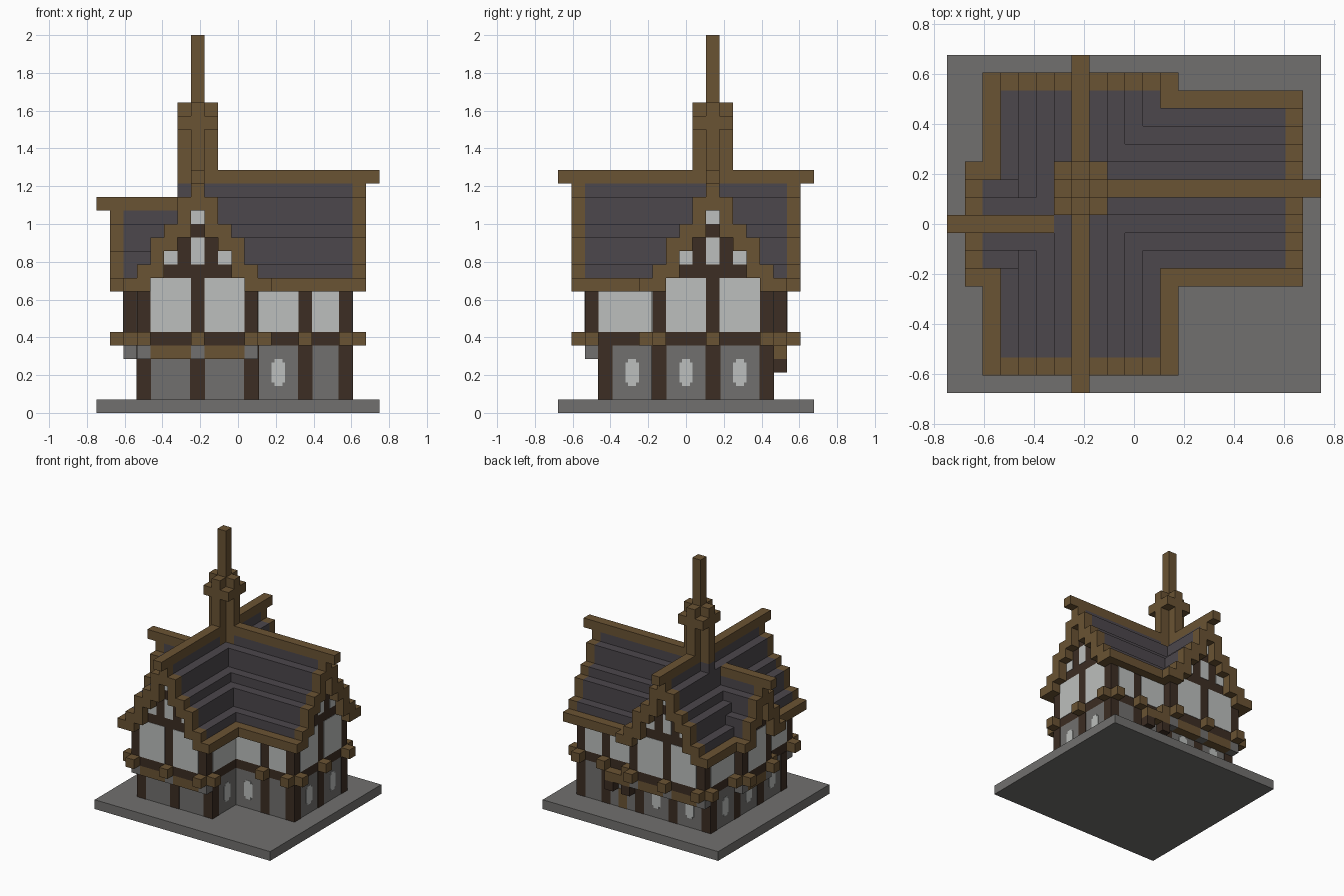
import bpy
import bmesh
from mathutils import Vector

cube = bpy.data.objects.get("Cube")
if cube:
    bpy.data.objects.remove(cube, do_unlink=True)

U = 1 / 14                       # block size
ORIGIN = Vector((10.5, 9.5, 0))  # plan centre, in blocks
PROUD = 0.04                     # how far plates and posts stand out


def material(name, rgb):
    linear = [((c / 255 + 0.055) / 1.055) ** 2.4 for c in rgb] + [1]
    m = bpy.data.materials.new(name)
    m.use_nodes = True
    m.diffuse_color = linear
    m.node_tree.nodes["Principled BSDF"].inputs["Base Color"].default_value = linear
    return m


TRIM = material("oak trim", (106, 83, 51))
DARK = material("dark timber", (60, 45, 35))
SLATE = material("roof slate", (76, 71, 76))
STONE = material("grey stone", (113, 112, 110))
PANE = material("pale panel", (188, 191, 189))


def part(name, mat, boxes):
    """One object from boxes given as (x0, x1, y0, y1, z0, z1) in blocks."""
    bm = bmesh.new()
    for x0, x1, y0, y1, z0, z1 in boxes:
        verts = bmesh.ops.create_cube(bm, size=1)["verts"]
        size = Vector((x1 - x0, y1 - y0, z1 - z0))
        mid = Vector((x0 + x1, y0 + y1, z0 + z1)) / 2
        for v in verts:
            v.co = (v.co * size + mid - ORIGIN) * U
    mesh = bpy.data.meshes.new(name)
    bm.to_mesh(mesh)
    bm.free()
    mesh.materials.append(mat)
    ob = bpy.data.objects.new(name, mesh)
    bpy.context.collection.objects.link(ob)


def along(axis, s0, s1, c0, c1, z0, z1):
    """Box running along an axis from s0 to s1, c0 to c1 across it."""
    return (s0, s1, c0, c1, z0, z1) if axis == "x" else (c0, c1, s0, s1, z0, z1)


def plate(axis, plane, a0, a1, z0, z1):
    """Thin plate lying in the plane square to the axis."""
    return along(axis, plane - PROUD, plane + PROUD, a0, a1, z0, z1)


def post(i, j, z0, z1):
    return (i - PROUD, i + 1 + PROUD, j - PROUD, j + 1 + PROUD, z0, z1)


# Plinth and stone ground floor
part("plinth", STONE, [(0, 21, 0, 19, 0, 1)])
part("ground_floor", STONE, [(3, 12, 3, 16, 1, 5), (11, 19, 7, 16, 1, 5)])
part("ground_posts", DARK, [post(i, j, 1, 5) for i, j in (
    (3, 3), (7, 3), (11, 3), (3, 7), (3, 11), (3, 15), (7, 15), (11, 15),
    (15, 7), (18, 7), (18, 11), (15, 15), (18, 15))])

# Rounded ground floor windows
windows = []
for axis, plane, mid in (("x", 12, 5.5), ("x", 19, 9.5), ("x", 19, 13.5),
                         ("x", 3, 5.5), ("x", 3, 9.5), ("x", 3, 13.5),
                         ("y", 7, 13.5), ("y", 16, 5.5), ("y", 16, 9.5)):
    windows.append(plate(axis, plane, mid - 0.5, mid + 0.5, 2.25, 3.75))
    windows.append(plate(axis, plane, mid - 0.3, mid + 0.3, 2, 4))
part("ground_windows", PANE, windows)

# Back door with its canopy
part("door", TRIM, [plate("y", 16, 13, 14, 1, 3)])
part("canopy", TRIM, [(12, 15, 16, 17, 4, 5)])
part("canopy_brackets", DARK, [(i, i + 1, 16, 17, 3, 4) for i in (12, 14)])

# Corbels and beams under the overhanging upper floor
corbels = [(i, i + 1, j, j + 1, 4, 5) for j in (2, 16) for i in (3, 7, 11)]
corbels += [(2, 3, j, j + 1, 4, 5) for j in (7, 11)]
part("corbels", STONE, corbels)
part("overhang_beams", TRIM, [(i, i + 3, j, j + 1, 4, 5) for j in (2, 16) for i in (4, 8)]
     + [(2, 3, 8, 11, 4, 5)])

# Timber upper floor
part("upper_floor", DARK, [(3, 12, 2, 17, 5, 9), (11, 19, 7, 16, 5, 9), (2, 4, 7, 12, 5, 9)])
ends = [(i, j) for i in (3, 7, 11) for j in (1, 17)]
ends += [(i, j) for i in (2, 12) for j in (2, 16)]
ends += [(i, j) for i in (15, 18) for j in (6, 16)]
ends += [(19, j) for j in (7, 11, 15)]
ends += [(1, 7), (1, 11), (2, 6), (2, 12)]
part("beam_ends", TRIM, [(i, i + 1, j, j + 1, 5, 6) for i, j in ends])

# Upper side wall panels
panels = [plate("x", 12, 3, 7, 6, 9)]
for a0, a1 in ((3, 7), (12, 16)):
    panels.append(plate("x", 3, a0, a1, 6, 9))
for a0, a1 in ((12, 15), (16, 18)):
    panels += [plate("y", plane, a0, a1, 6, 9) for plane in (7, 16)]
part("wall_panels", PANE, panels)

# Gable panels and little gable windows
gables = []
for axis, plane, c in (("y", 2, 7), ("y", 17, 7), ("x", 19, 11)):
    for a0, a1, z0, z1 in ((-3, 0, 6, 10), (1, 4, 6, 10), (-2, -1, 11, 12),
                           (2, 3, 11, 12), (0, 1, 11, 13), (0, 1, 14, 15)):
        gables.append(plate(axis, plane, c + a0, c + a1, z0, z1))
gables += [plate("x", 2, 8, 11, 6, 10), plate("x", 2, 9, 10, 11, 13)]
part("gable_panels", PANE, gables)

# Stepped roofs: (bottom, top) of each course from ridge out to eave
TALL = [(15, 18), (13, 16), (12, 14), (10, 13), (9, 11), (9, 10)]
LOW = [(13, 16), (11, 14), (9, 12), (9, 10)]


def roof(name, axis, c, courses, slate, trims, fill, ridge, eaves):
    """slate, fill and ridge are spans along the wing; trims are end blocks."""
    tiles, edge, infill = [], [], []
    last = len(courses) - 1
    top = courses[0][1]
    for n, (z0, z1) in enumerate(courses):
        for col in sorted({c - n, c + n}):
            edge += [along(axis, s, s + 1, col, col + 1, z0, z1) for s in trims]
            if n == last:
                side = 0 if col < c else 1
                edge += [along(axis, *span, col, col + 1, z0, z1) for span in eaves[side]]
                continue
            tiles.append(along(axis, *slate, col, col + 1, z0, z1 - (n == 0)))
            if z0 > 9:
                infill.append(along(axis, *fill, col, col + 1, 9, z0))
    edge.append(along(axis, *ridge, c, c + 1, top - 1, top))
    part(name + "_slates", SLATE, tiles)
    part(name + "_trim", TRIM, edge)
    part(name + "_gable", DARK, infill)


roof("long_roof", "y", 7, TALL, (2, 17), (1, 17), (2, 17), (0, 19),
     [[(2, 7), (12, 17)], [(2, 7), (16, 17)]])
roof("side_roof", "x", 11, TALL, (6, 19), (19,), (11, 19), (6, 21),
     [[(12, 19)], [(12, 19)]])
roof("low_roof", "x", 9, LOW, (2, 6), (1,), (2, 4), (0, 6),
     [[(2, 3)], [(2, 3)]])

# Turret and mast
part("turret", TRIM, [(6, 9, 11, 12, 15, 23), (7, 8, 10, 13, 15, 23)]
     + [(i, i + 1, j, j + 1, 21, 22) for i in (6, 8) for j in (10, 12)])
part("mast", TRIM, [(7, 8, 11, 12, 23, 28)])
